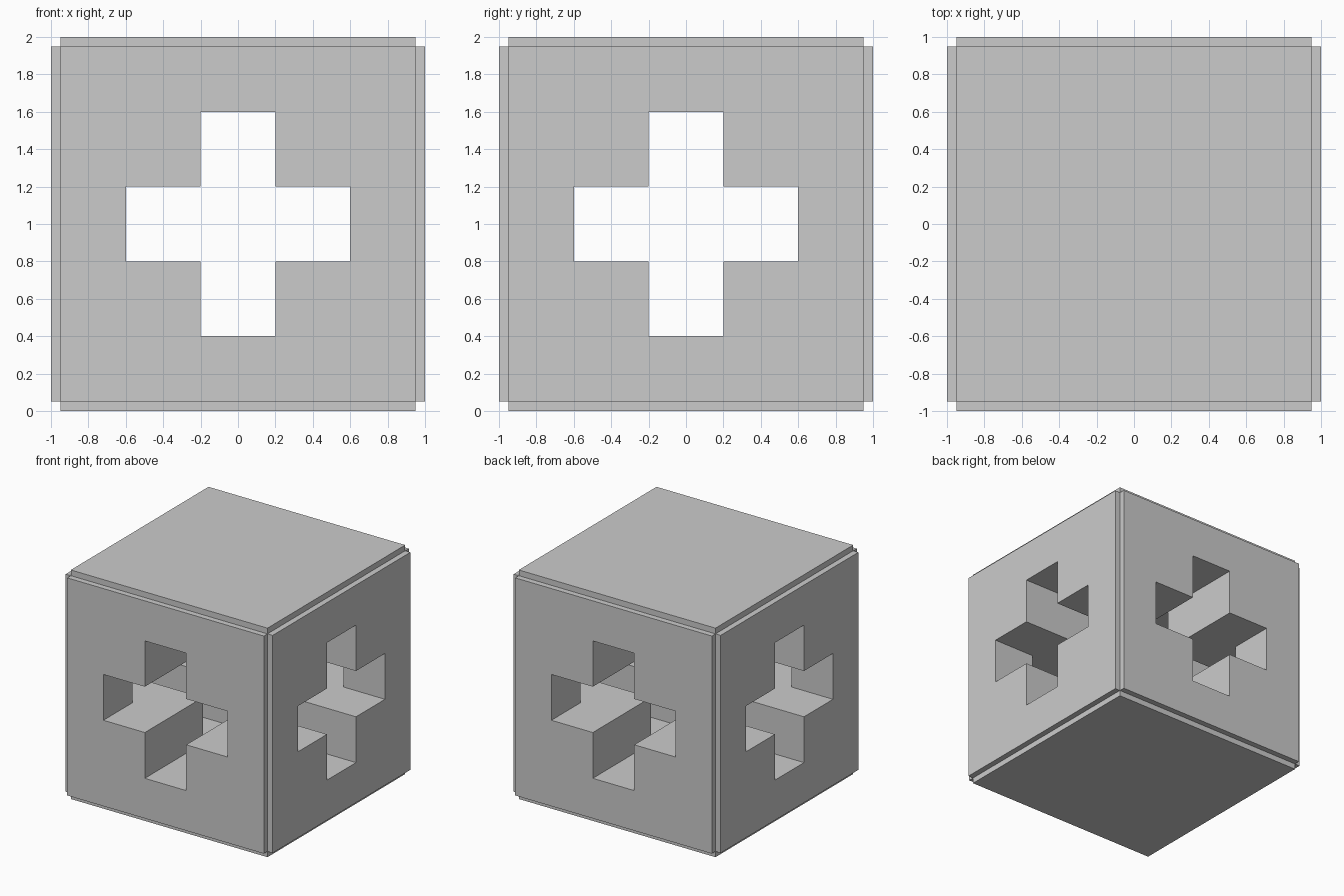
import bpy, bmesh
from math import pi
from mathutils import Matrix, Vector

if "Cube" in bpy.data.objects:
    bpy.data.objects.remove(bpy.data.objects["Cube"])

CORE, STEP = 1.9, 0.05      # inner cube size, raised panel thickness
ARM, REACH = 0.2, 0.6       # half width and half length of the cross arms
MID = Vector((0, 0, 1))


def add_object(name, bm):
    bmesh.ops.recalc_face_normals(bm, faces=bm.faces)
    mesh = bpy.data.meshes.new(name)
    bm.to_mesh(mesh)
    bm.free()
    obj = bpy.data.objects.new(name, mesh)
    bpy.context.collection.objects.link(obj)
    return obj


# Cube body: every side pushed outward as a panel, leaving stepped edges
bm = bmesh.new()
bmesh.ops.create_cube(bm, size=CORE, matrix=Matrix.Translation(MID))
for face in bmesh.ops.extrude_discrete_faces(bm, faces=bm.faces[:])["faces"]:
    face.normal_update()
    bmesh.ops.translate(bm, verts=face.verts, vec=face.normal * STEP)
body = add_object("cube_body", bm)


# Cross-shaped tunnel: cross profile in xz, extruded along y, then turned
def cross_cutter(name, angle):
    a, r = ARM, REACH
    quarter = [(r, -a), (r, a), (a, a)]
    points = []
    for _ in range(4):
        points += quarter
        quarter = [(-z, x) for x, z in quarter]
    bm = bmesh.new()
    face = bm.faces.new([bm.verts.new((x, -1.5, z)) for x, z in points])
    ext = bmesh.ops.extrude_face_region(bm, geom=[face])["geom"]
    bmesh.ops.translate(bm, vec=(0, 3, 0),
                        verts=[v for v in ext if isinstance(v, bmesh.types.BMVert)])
    bmesh.ops.transform(bm, verts=bm.verts,
                        matrix=Matrix.Translation(MID) @ Matrix.Rotation(angle, 4, "Z"))
    obj = add_object(name, bm)
    obj.hide_render = True
    return obj


# Cut the front-to-back and side-to-side tunnels
bpy.context.view_layer.objects.active = body
for name, angle in (("front_tunnel_cutter", 0), ("side_tunnel_cutter", pi / 2)):
    cutter = cross_cutter(name, angle)
    mod = body.modifiers.new(name, "BOOLEAN")
    mod.operation, mod.solver, mod.object = "DIFFERENCE", "EXACT", cutter
    bpy.ops.object.modifier_apply(modifier=mod.name)
    bpy.data.objects.remove(cutter)
